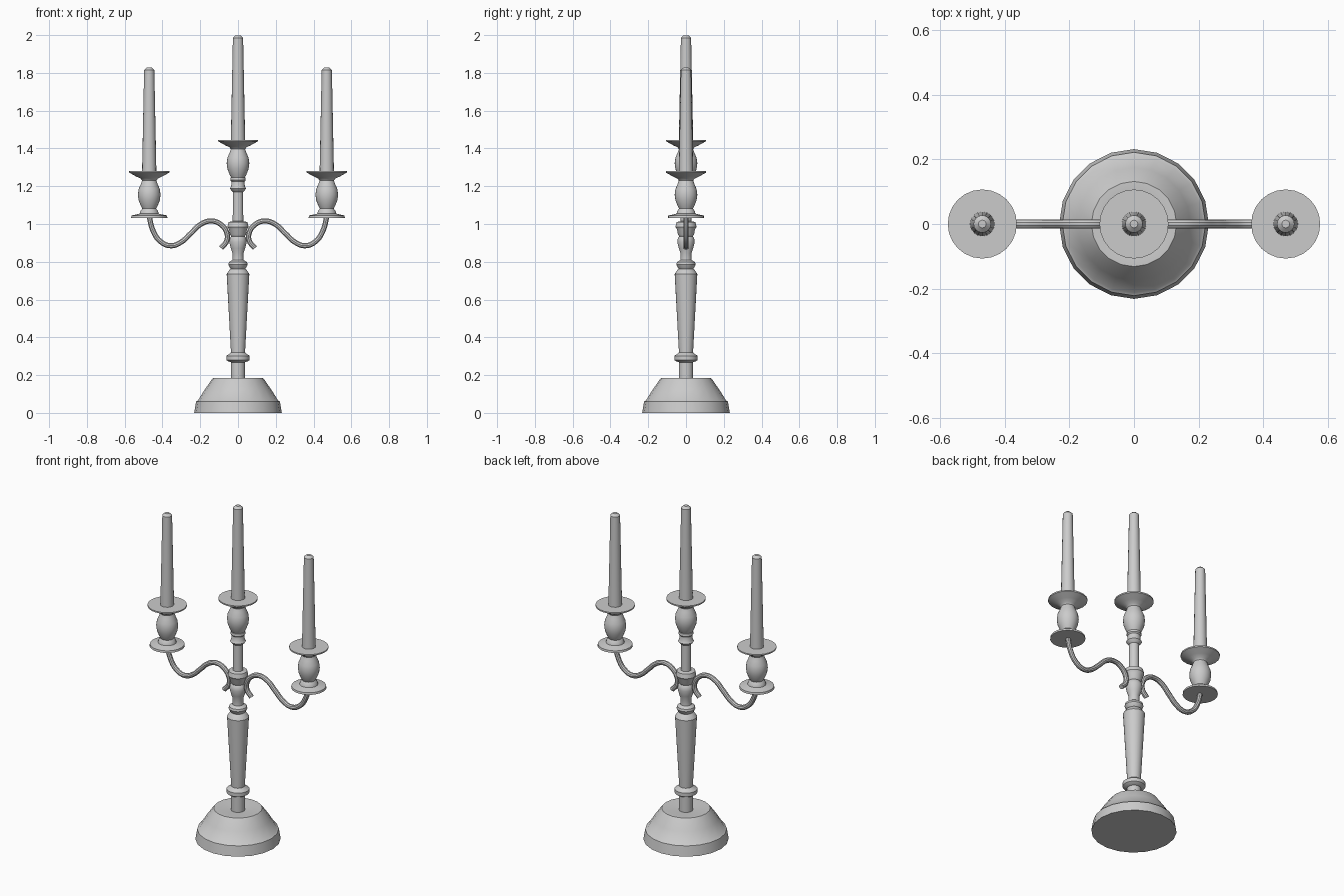
import bpy
from math import cos, sin, pi, radians

if "Cube" in bpy.data.objects:
    bpy.data.objects.remove(bpy.data.objects["Cube"])


def finish(obj):
    bpy.ops.object.select_all(action='DESELECT')
    obj.select_set(True)
    bpy.context.view_layer.objects.active = obj
    bpy.ops.object.shade_smooth_by_angle(angle=radians(35))


def lathe(name, profile, x=0, z=0, sides=24):
    """Closed turned solid from (radius, height) pairs, bottom to top."""
    verts = [(r * cos(2 * pi * i / sides), r * sin(2 * pi * i / sides), h)
             for r, h in profile for i in range(sides)]
    faces = [tuple(reversed(range(sides)))]
    for k in range(len(profile) - 1):
        a, b = k * sides, (k + 1) * sides
        for i in range(sides):
            j = (i + 1) % sides
            faces.append((a + i, a + j, b + j, b + i))
    faces.append(tuple(range(len(verts) - sides, len(verts))))
    mesh = bpy.data.meshes.new(name)
    mesh.from_pydata(verts, [], faces)
    obj = bpy.data.objects.new(name, mesh)
    obj.location = (x, 0, z)
    bpy.context.collection.objects.link(obj)
    finish(obj)
    return obj


def tube(name, points, radius):
    """Round tube through a smooth path in the xz plane."""
    curve = bpy.data.curves.new(name, 'CURVE')
    curve.dimensions = '3D'
    curve.bevel_depth = radius
    curve.bevel_resolution = 3
    curve.use_fill_caps = True
    spline = curve.splines.new('BEZIER')
    spline.resolution_u = 6
    spline.bezier_points.add(len(points) - 1)
    for p, (x, z) in zip(spline.bezier_points, points):
        p.co = (x, 0, z)
        p.handle_left_type = p.handle_right_type = 'AUTO'
    obj = bpy.data.objects.new(name, curve)
    bpy.context.collection.objects.link(obj)
    bpy.ops.object.select_all(action='DESELECT')
    obj.select_set(True)
    bpy.context.view_layer.objects.active = obj
    bpy.ops.object.convert(target='MESH')
    finish(bpy.context.object)


# Weighted foot with a low plinth and a slightly dished top
lathe("base", [(.232, 0), (.222, .06), (.213, .065), (.175, .125), (.138, .178),
               (.132, .185), (.11, .185), (.04, .175)], sides=20)

# Turned stem: collar, tapered shaft, upper knobs and arm hub
lathe("lower_stem", [(.038, .17), (.038, .268), (.05, .272), (.062, .28), (.062, .302),
                     (.045, .313), (.037, .32)])
lathe("shaft", [(.037, .315), (.06, .735), (.045, .758), (.036, .765)])
lathe("upper_stem", [(.036, .76), (.044, .77), (.051, .785), (.048, .798), (.03, .81),
                     (.029, .845), (.038, .87), (.046, .905), (.043, .925), (.036, .935),
                     (.043, .945), (.047, .97), (.056, .985), (.05, 1.01), (.028, 1.015),
                     (.027, 1.175)])
lathe("stem_collar", [(.027, 1.17), (.036, 1.178), (.043, 1.188), (.036, 1.198),
                      (.035, 1.225), (.041, 1.232), (.039, 1.245), (.03, 1.25)])

# Vase-shaped cup under a flared drip pan (heights from the pan top)
CUP = [(.036, -.2), (.044, -.185), (.056, -.155), (.06, -.125), (.056, -.095),
       (.045, -.07), (.038, -.05), (.045, -.04), (.07, -.028), (.095, -.014),
       (.107, -.008), (.107, 0)]
# Tapered candle with a blunt tip (heights from the pan top)
CANDLE = [(.038, -.005), (.027, .54), (.012, .553)]

lathe("centre_cup", CUP, z=1.446)
lathe("centre_candle", CANDLE, z=1.446, sides=16)

ARM = [(.47, 1.04), (.45, .965), (.41, .907), (.355, .885), (.3, .905), (.25, .95),
       (.195, 1.0), (.14, 1.016), (.09, .997), (.06, .955), (.06, .91), (.09, .873)]

for label, s in (("left", -1), ("right", 1)):
    tube(label + "_arm", [(s * x, z) for x, z in ARM], .0145)
    # Round saucer and foot below the side cup
    lathe(label + "_saucer", [(.096, 1.033), (.094, 1.045), (.07, 1.05), (.05, 1.055),
                              (.047, 1.068), (.036, 1.082)], x=s * .47)
    lathe(label + "_cup", CUP, x=s * .47, z=1.28)
    lathe(label + "_candle", CANDLE, x=s * .47, z=1.276, sides=16)
